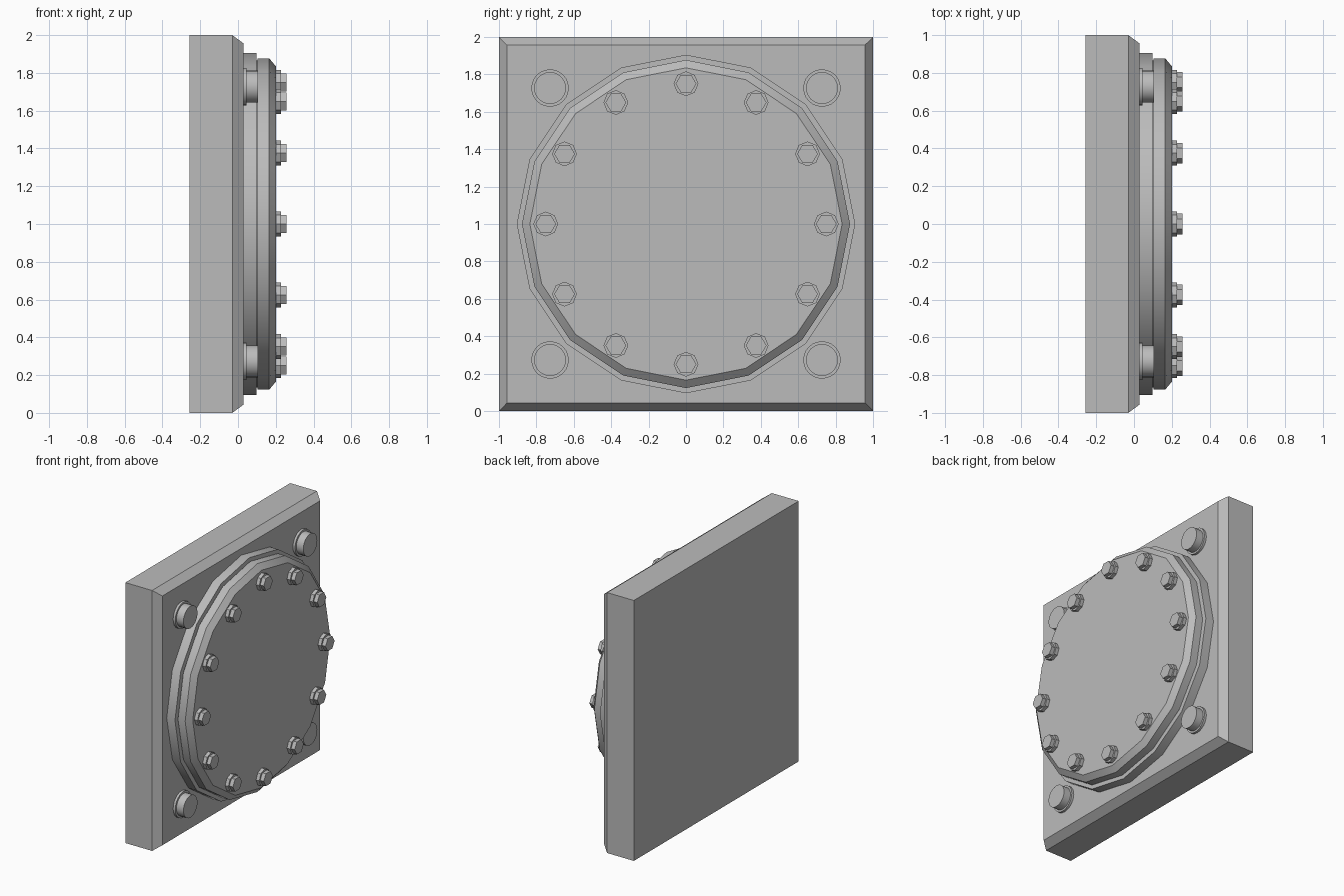
import bpy
import bmesh
from math import cos, sin, pi, radians

cube = bpy.data.objects.get("Cube")
if cube:
    bpy.data.objects.remove(cube, do_unlink=True)

steel = bpy.data.materials.new("grey_steel")
steel.use_nodes = True
grey = (0.5, 0.5, 0.5, 1)
steel.diffuse_color = grey
steel.node_tree.nodes["Principled BSDF"].inputs["Base Color"].default_value = grey


def lathe(name, profile, sides, y=0, z=1, turn=0):
    """Closed solid around the x axis; profile is a list of (x, radius)."""
    bm = bmesh.new()
    rings = []
    for x, r in profile:
        angles = [turn + 2 * pi * i / sides for i in range(sides)]
        rings.append([bm.verts.new((x, r * cos(a), r * sin(a))) for a in angles])
    for a, b in zip(rings, rings[1:]):
        for i in range(sides):
            j = (i + 1) % sides
            bm.faces.new((a[i], a[j], b[j], b[i]))
    bm.faces.new(rings[0])
    bm.faces.new(rings[-1])
    bmesh.ops.recalc_face_normals(bm, faces=bm.faces)
    mesh = bpy.data.meshes.new(name)
    bm.to_mesh(mesh)
    bm.free()
    mesh.materials.append(steel)
    obj = bpy.data.objects.new(name, mesh)
    obj.location = (0, y, z)
    bpy.context.collection.objects.link(obj)
    bpy.ops.object.select_all(action="DESELECT")
    obj.select_set(True)
    bpy.context.view_layer.objects.active = obj
    bpy.ops.object.shade_smooth_by_angle(angle=radians(30))
    return obj


# Square base plate with a chamfered outer face
diag = 2 ** 0.5
lathe("base_plate", [(-0.257, diag), (-0.03, diag), (0.028, 0.957 * diag)], 4, turn=pi / 4)

# Round flange, recessed gasket and chamfered cover
lathe("flange", [(0.02, 0.905), (0.098, 0.905)], 16)
lathe("gasket", [(0.09, 0.865), (0.11, 0.865)], 16)
lathe("cover", [(0.104, 0.877), (0.165, 0.877), (0.2, 0.835)], 16)

# Corner studs, each on a thin collar
for sy in (-1, 1):
    for sz in (-1, 1):
        place = dict(y=0.727 * sy, z=1 + 0.727 * sz)
        lathe("stud_collar", [(0.02, 0.1), (0.046, 0.1)], 24, **place)
        lathe("stud", [(0.04, 0.085), (0.105, 0.085)], 24, **place)

# Ring of cover bolts: washer and hexagonal head
for i in range(12):
    a = 2 * pi * i / 12
    place = dict(y=0.75 * cos(a), z=1 + 0.75 * sin(a))
    lathe("bolt_washer", [(0.19, 0.066), (0.227, 0.066)], 8, **place)
    lathe("bolt_head", [(0.22, 0.055), (0.257, 0.055)], 6, **place)
